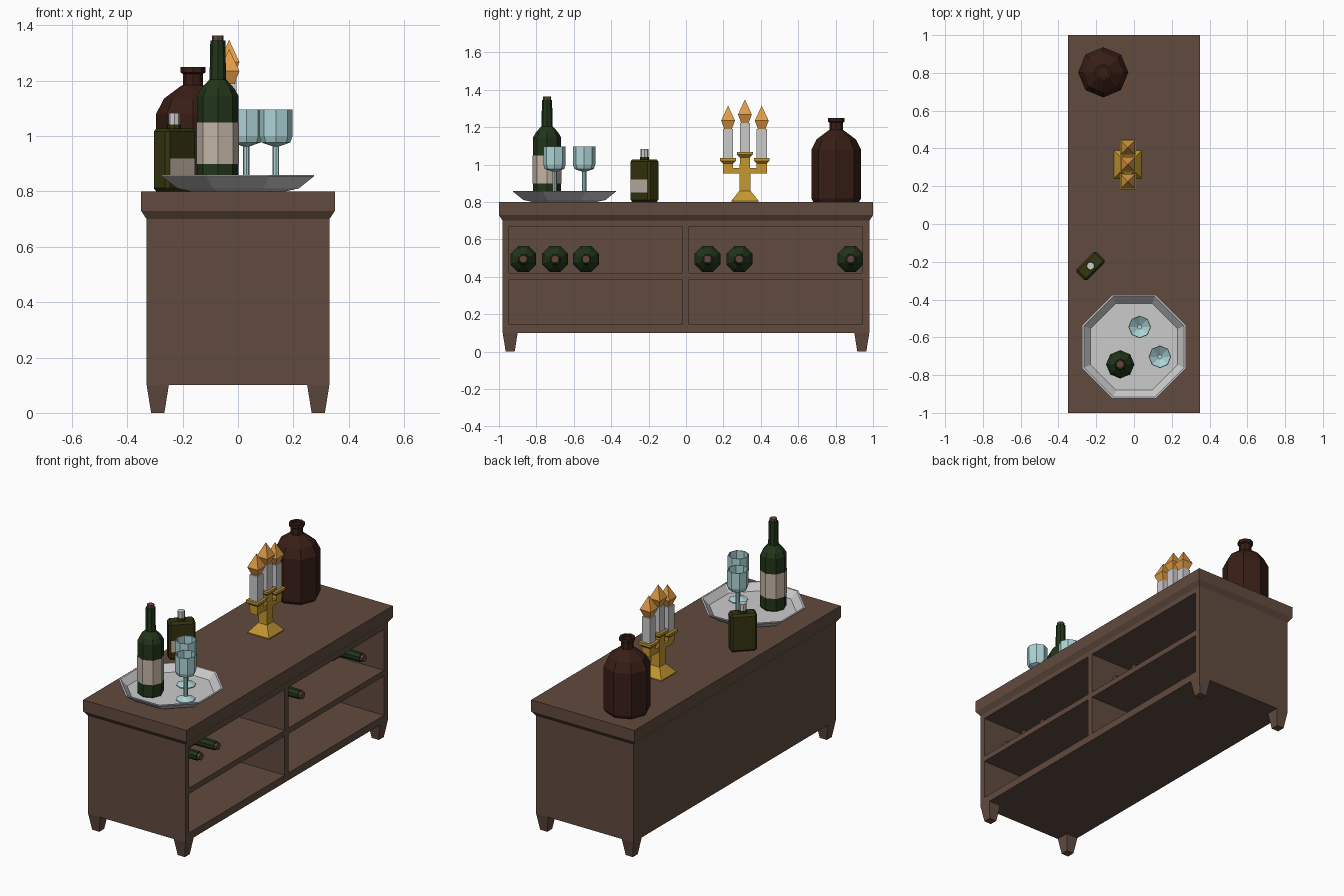
import bpy, bmesh
from math import cos, sin, pi, sqrt

if "Cube" in bpy.data.objects:
    bpy.data.objects.remove(bpy.data.objects["Cube"])


def material(name, rgb):
    m = bpy.data.materials.new(name)
    m.diffuse_color = (*rgb, 1)
    m.use_nodes = True
    m.node_tree.nodes["Principled BSDF"].inputs["Base Color"].default_value = m.diffuse_color
    return m


WOOD = material("wood", (0.12, 0.07, 0.05))
GREEN = material("green_glass", (0.015, 0.035, 0.01))
BROWN = material("brown_glass", (0.04, 0.013, 0.008))
OLIVE = material("olive_glass", (0.035, 0.035, 0.005))
CLEAR = material("pale_glass", (0.42, 0.66, 0.68))
LABEL = material("label_paper", (0.55, 0.46, 0.38))
CORK = material("cork", (0.13, 0.06, 0.045))
GOLD = material("gold", (0.55, 0.31, 0.03))
FLAME = material("flame", (0.75, 0.33, 0.06))


def loft(name, sections, loc, mat=None, n=8, phase=0.0, rot=(0, 0, 0), cap=True):
    """Join n-sided rings (rx, ry, z) from first to last."""
    bm = bmesh.new()
    rings = [[bm.verts.new((rx * cos(phase + 2 * pi * i / n),
                            ry * sin(phase + 2 * pi * i / n), z)) for i in range(n)]
             for rx, ry, z in sections]
    for a, b in zip(rings, rings[1:]):
        for i in range(n):
            j = (i + 1) % n
            bm.faces.new((a[i], a[j], b[j], b[i]))
    if cap:
        bm.faces.new(rings[0][::-1])
        bm.faces.new(rings[-1])
    bmesh.ops.remove_doubles(bm, verts=bm.verts, dist=1e-5)
    bmesh.ops.recalc_face_normals(bm, faces=bm.faces)
    me = bpy.data.meshes.new(name)
    bm.to_mesh(me)
    bm.free()
    ob = bpy.data.objects.new(name, me)
    ob.location, ob.rotation_euler = loc, rot
    if mat:
        me.materials.append(mat)
    bpy.context.collection.objects.link(ob)
    return ob


def turned(name, profile, loc, mat=None, **kw):
    return loft(name, [(r, r, z) for r, z in profile], loc, mat, **kw)


def squared(name, sections, loc, mat=None, **kw):
    """Rectangular sections given as half sizes."""
    s = sqrt(2)
    return loft(name, [(x * s, y * s, z) for x, y, z in sections], loc, mat,
                n=4, phase=pi / 4, **kw)


# Cabinet body with four open compartments on the right side
body = squared("cabinet_body", [(0.33, 0.98, 0.10), (0.33, 0.98, 0.70),
                                (0.35, 1.0, 0.73), (0.35, 1.0, 0.80)], (0, 0, 0), WOOD)
for y in (-0.4825, 0.48):
    for z0, z1 in ((0.145, 0.385), (0.42, 0.67)):
        cut = squared("compartment_cutter", [(0.355, 0.4635, z0), (0.355, 0.4635, z1)],
                      (0.05, y, 0), WOOD)
        cut.hide_render = True
        cut.hide_viewport = True
        cut.display_type = 'WIRE'
        mod = body.modifiers.new("compartment", 'BOOLEAN')
        mod.operation, mod.solver, mod.object = 'DIFFERENCE', 'EXACT', cut

# Tapered legs
for x in (-0.29, 0.29):
    for y in (-0.94, 0.94):
        squared("leg", [(0.024, 0.024, 0), (0.04, 0.04, 0.10)], (x, y, 0), WOOD)


# Wine bottles
def wine_bottle(loc, **kw):
    turned("wine_bottle", [(0.07, 0), (0.075, 0.01), (0.075, 0.325), (0.06, 0.352),
                           (0.03, 0.385), (0.027, 0.525)], loc, GREEN, **kw)
    turned("bottle_label", [(0.0765, 0.08), (0.0765, 0.23)], loc, LABEL, cap=False, **kw)
    turned("bottle_stopper", [(0.021, 0.52), (0.021, 0.543)], loc, CORK, **kw)


wine_bottle((-0.073, -0.743, 0.82))
for y in (-0.87, -0.70, -0.535, 0.115, 0.285, 0.88):
    wine_bottle((-0.30, y, 0.495), rot=(0, pi / 2, 0), phase=pi / 8)

# Octagonal tray
k = 1 / cos(pi / 8)
turned("tray", [(0.17 * k, 0.80), (0.22 * k, 0.811), (0.275 * k, 0.855), (0.275 * k, 0.86),
                (0.265 * k, 0.86), (0.23 * k, 0.82)], (0, -0.65, 0), phase=pi / 8)

# Wine glasses with hollow bowls
for x, y in ((0.03, -0.545), (0.137, -0.703)):
    turned("wine_glass", [(0.055, 0), (0.055, 0.005), (0.012, 0.022), (0.012, 0.143),
                          (0.052, 0.157), (0.06, 0.18), (0.06, 0.277), (0.055, 0.277),
                          (0.055, 0.185), (0.012, 0.155)], (x, y, 0.82), CLEAR)

# Flat flask
fx, fy = -0.23, -0.222
turn = (0, 0, pi / 4)
flask = squared("flask", [(0.076, 0.041, 0.80), (0.076, 0.041, 1.028)], (fx, fy, 0), OLIVE, rot=turn)
bev = flask.modifiers.new("bevel", 'BEVEL')
bev.width, bev.segments = 0.012, 1
squared("flask_label", [(0.064, 0.001, 0.85), (0.064, 0.001, 0.92)],
        (fx + 0.0292, fy - 0.0292, 0), LABEL, rot=turn)
turned("flask_neck", [(0.024, 1.02), (0.024, 1.042)], (fx, fy, 0), OLIVE)
turned("flask_cap", [(0.021, 1.04), (0.021, 1.083)], (fx, fy, 0))

# Candelabra
cx, cy = -0.032, 0.315
squared("candelabra_stem", [(0.073, 0.073, 0.80), (0.073, 0.073, 0.806), (0.03, 0.03, 0.86),
                            (0.027, 0.027, 1.04)], (cx, cy, 0), GOLD)
squared("candelabra_arm", [(0.025, 0.117, 0.952), (0.025, 0.117, 0.982)], (cx, cy, 0), GOLD)
for dy, dz in ((-0.09, 0), (0, 0.033), (0.09, 0)):
    at = (cx, cy + dy, dz)
    squared("candle_cup", [(0.027, 0.027, 0.97), (0.027, 0.027, 1.005),
                           (0.042, 0.042, 1.02), (0.042, 0.042, 1.035)], at, GOLD)
    squared("candle", [(0.027, 0.027, 1.03), (0.027, 0.027, 1.19)], at)
    squared("flame", [(0.02, 0.02, 1.19), (0.037, 0.037, 1.235), (0, 0, 1.315)], at, FLAME)

# Large jug
turned("jug", [(0.122, 0.80), (0.133, 0.82), (0.133, 1.08), (0.105, 1.135), (0.045, 1.18),
               (0.036, 1.185), (0.036, 1.225), (0.045, 1.23), (0.045, 1.25), (0.03, 1.25),
               (0.03, 1.235)], (-0.163, 0.803, 0), BROWN)
